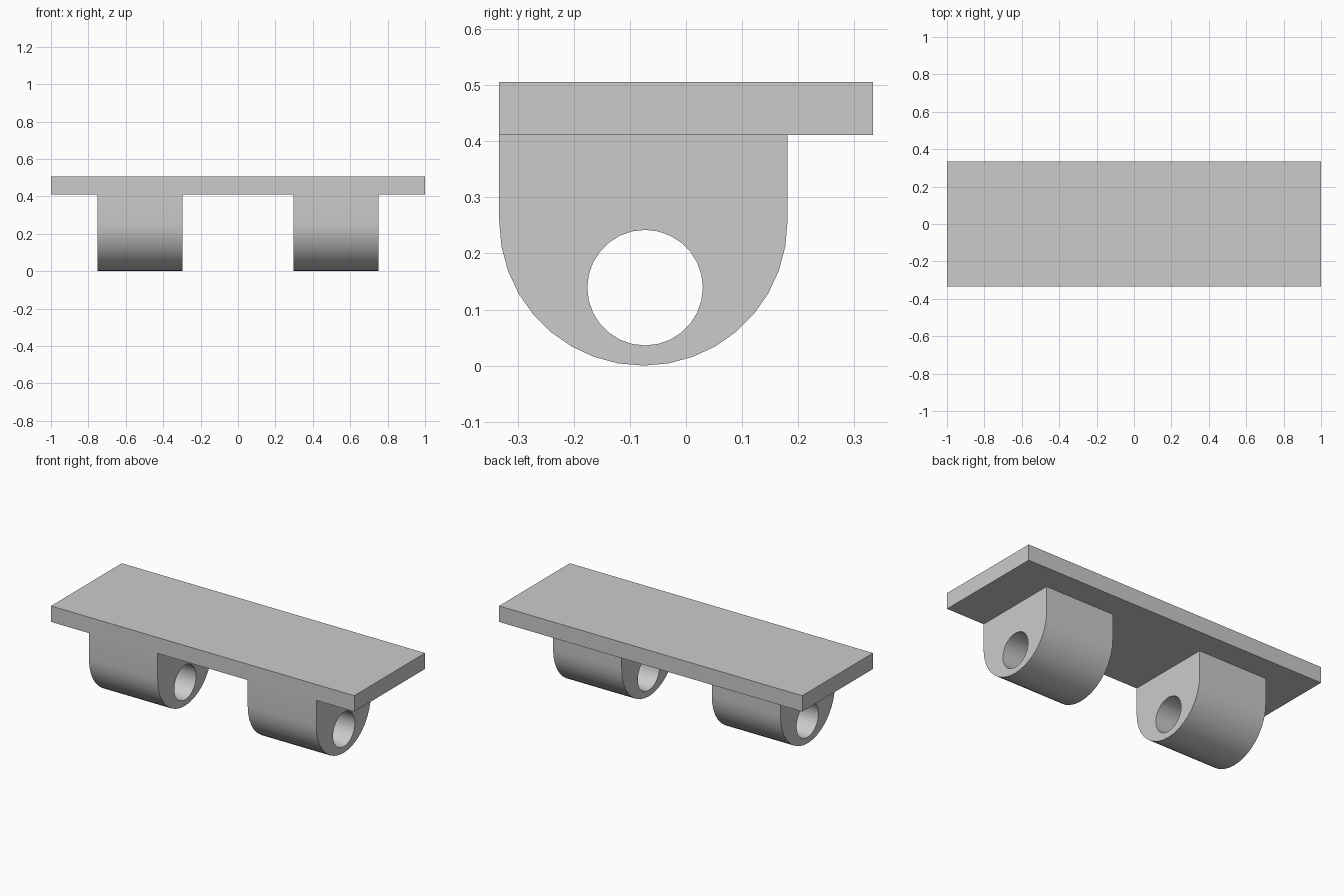
import bpy, bmesh, math

if "Cube" in bpy.data.objects:
    bpy.data.objects.remove(bpy.data.objects["Cube"])

grey = bpy.data.materials.new("light_grey")
grey.diffuse_color = (0.6, 0.6, 0.6, 1)
grey.use_nodes = True
grey.node_tree.nodes["Principled BSDF"].inputs["Base Color"].default_value = grey.diffuse_color

Y_FRONT, Y_BACK = -0.333, 0.333
Z_UNDER, Z_TOP = 0.411, 0.506


def finish(bm, name):
    bmesh.ops.recalc_face_normals(bm, faces=bm.faces[:])
    mesh = bpy.data.meshes.new(name)
    bm.to_mesh(mesh)
    bm.free()
    mesh.materials.append(grey)
    obj = bpy.data.objects.new(name, mesh)
    bpy.context.collection.objects.link(obj)
    return obj


def circle(cy, cz, r, start, end, steps):
    angles = [start + (end - start) * i / steps for i in range(steps + 1)]
    return [(cy + r * math.cos(a), cz + r * math.sin(a)) for a in angles]


# Flat mounting plate
bm = bmesh.new()
bmesh.ops.create_cube(bm, size=1)
for v in bm.verts:
    v.co.x *= 2
    v.co.y *= Y_BACK - Y_FRONT
    v.co.z = Z_TOP if v.co.z > 0 else Z_UNDER
finish(bm, "mounting_plate")


# Rounded lug with a round bore, extruded along x
def lug(name, x0, x1):
    r = 0.257
    outline = [(Y_FRONT, Z_UNDER)]
    outline += circle(Y_FRONT + r, r, r, math.pi, 2 * math.pi, 18)
    outline += [(Y_FRONT + 2 * r, Z_UNDER)]
    bore = circle(-0.073, 0.139, 0.103, 0, 2 * math.pi, 28)[:-1]
    bm = bmesh.new()
    edges = []
    for loop in (outline, bore):
        vs = [bm.verts.new((x0, y, z)) for y, z in loop]
        edges += [bm.edges.new((vs[i - 1], vs[i])) for i in range(len(vs))]
    bmesh.ops.triangle_fill(bm, edges=edges, use_beauty=True)
    # keep the first cap and extrude a copy of it to close the solid
    ext = bmesh.ops.extrude_face_region(bm, geom=bm.faces[:], use_keep_orig=True)
    for g in ext["geom"]:
        if isinstance(g, bmesh.types.BMVert):
            g.co.x = x1
    obj = finish(bm, name)
    bpy.ops.object.select_all(action='DESELECT')
    obj.select_set(True)
    bpy.context.view_layer.objects.active = obj
    bpy.ops.object.shade_smooth_by_angle(angle=math.radians(30))


lug("left_lug", -0.75, -0.297)
lug("right_lug", 0.297, 0.75)
